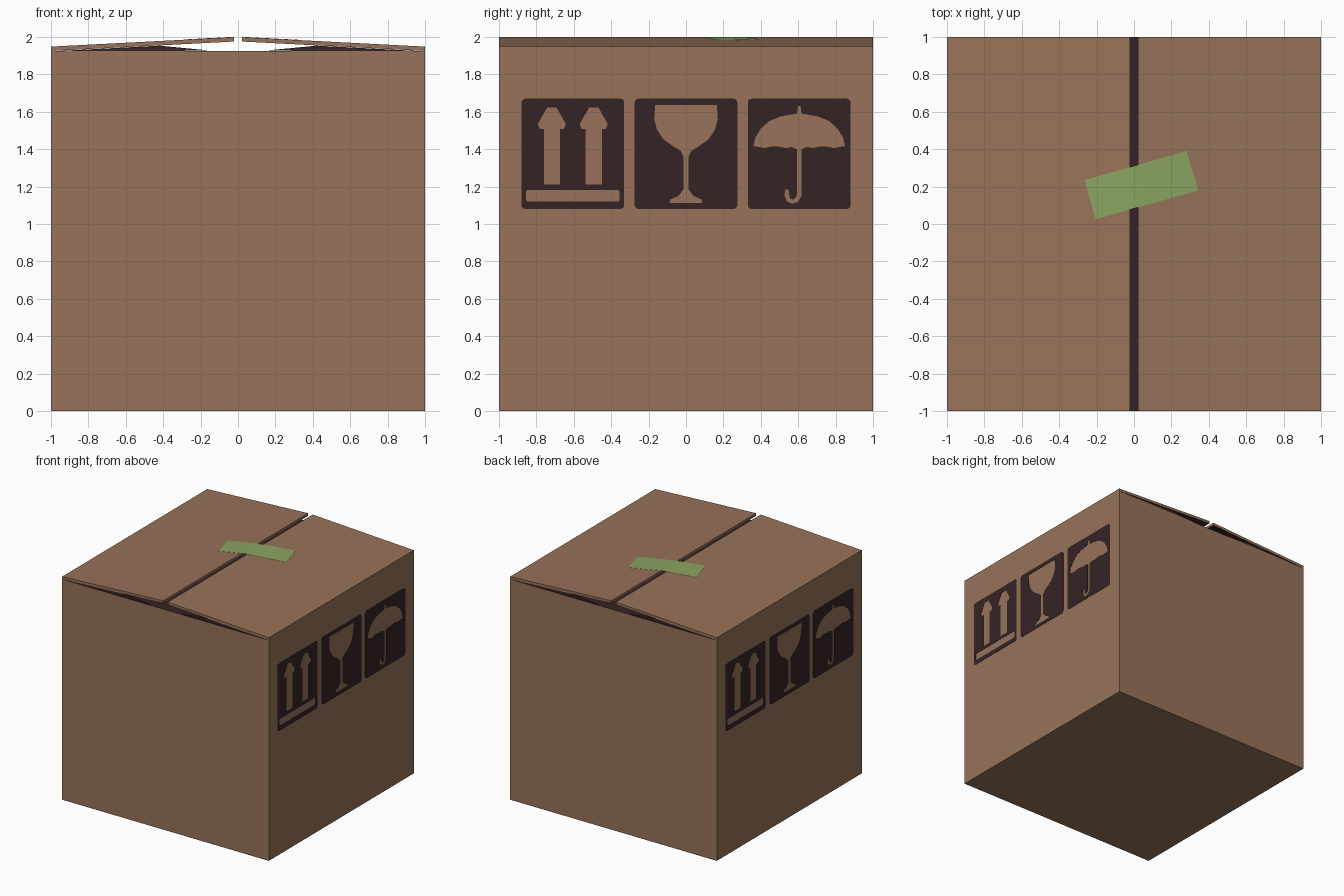
import bpy, bmesh, math
from mathutils import Matrix

if "Cube" in bpy.data.objects:
    bpy.data.objects.remove(bpy.data.objects["Cube"])


def material(name, rgb):
    m = bpy.data.materials.new(name)
    m.diffuse_color = (*rgb, 1)
    m.use_nodes = True
    m.node_tree.nodes["Principled BSDF"].inputs["Base Color"].default_value = m.diffuse_color
    return m


CARD = material("cardboard brown", (0.309, 0.171, 0.100))
DARK = material("dark print", (0.036, 0.017, 0.018))
TAPE = material("green tape", (0.258, 0.367, 0.120))
W = 0.998      # half width under the printed plates
RIM = 1.925    # top of the box body


def finish(name, bm, mats, rule=None):
    bmesh.ops.recalc_face_normals(bm, faces=bm.faces)
    bm.normal_update()
    for f in bm.faces:
        f.material_index = int(bool(rule and rule(f)))
    me = bpy.data.meshes.new(name)
    bm.to_mesh(me)
    bm.free()
    for m in mats:
        me.materials.append(m)
    ob = bpy.data.objects.new(name, me)
    bpy.context.collection.objects.link(ob)
    return ob


def prism(name, profile, mats, rule=None, depth=1.0):
    """Extrude an (x, z) profile along y."""
    bm = bmesh.new()
    face = bm.faces.new([bm.verts.new((x, -depth, z)) for x, z in profile])
    ext = bmesh.ops.extrude_face_region(bm, geom=[face])
    for v in ext["geom"]:
        if isinstance(v, bmesh.types.BMVert):
            v.co.y = depth
    return finish(name, bm, mats, rule)


# Box body, dark on the folded inner top
prism("box_body", [(-W, 0), (W, 0), (W, RIM), (-W, RIM)], [CARD, DARK],
      lambda f: f.normal.z > 0.5)

# Two slightly raised top flaps with the shadowy inner fold below each
for side, s in (("left", -1), ("right", 1)):
    prism(f"{side}_flap",
          [(s * W, RIM), (s * W, 1.948), (s * 0.022, 1.9985),
           (s * 0.022, 1.975), (s * 0.95, RIM + 0.002)],
          [CARD, DARK], lambda f: f.normal.z < -0.5)
    prism(f"{side}_inner_fold",
          [(s * 0.95, RIM), (s * 0.42, 1.953), (s * 0.14, RIM + 0.001)],
          [DARK], depth=0.995)

# Tape strip draped over the ridge
bm = bmesh.new()
bm.faces.new([bm.verts.new((x, y, 0)) for x, y in
              ((-0.265, 0.235), (-0.205, 0.025), (0.345, 0.18), (0.28, 0.39))])
for cut in (-0.022, 0.022):
    bmesh.ops.bisect_plane(bm, geom=bm.verts[:] + bm.edges[:] + bm.faces[:],
                           plane_co=(cut, 0, 0), plane_no=(1, 0, 0))
for v in bm.verts:
    v.co.z = 1.9985 - 0.0517 * (max(abs(v.co.x), 0.022) - 0.022) + 0.0015
ext = bmesh.ops.extrude_face_region(bm, geom=bm.faces[:])
for v in ext["geom"]:
    if isinstance(v, bmesh.types.BMVert):
        v.co.z -= 0.0012
finish("tape_strip", bm, [TAPE])


# Printed handling symbols: dark plates with the pictures cut out
def mirrored(half):
    """Close a right-hand outline with its mirror image."""
    return half + [(-x, z) for x, z in reversed(half)]


def rounded(x0, x1, z0, z1, r):
    pts = []
    for cx, cz, start in ((x1 - r, z1 - r, 0), (x0 + r, z1 - r, 90),
                          (x0 + r, z0 + r, 180), (x1 - r, z0 + r, 270)):
        for k in range(4):
            a = math.radians(start + 30 * k)
            pts.append((cx + r * math.cos(a), cz + r * math.sin(a)))
    return pts


def shift(pts, dx):
    return [(x + dx, z) for x, z in pts]


arrow = mirrored([(0.043, 1.21), (0.043, 1.508), (0.065, 1.508), (0.075, 1.535),
                  (0.025, 1.622)])
glass = mirrored([(0.085, 1.112), (0.085, 1.13), (0.04, 1.15), (0.014, 1.185),
                  (0.014, 1.36), (0.028, 1.39), (0.065, 1.413), (0.118, 1.45),
                  (0.155, 1.503), (0.17, 1.56), (0.165, 1.636)])
dome = [(0.245, 1.415), (0.235, 1.46), (0.205, 1.51), (0.16, 1.55), (0.10, 1.575),
        (0.012, 1.59), (0.007, 1.63)]
scallops = [(-0.245 + 0.233 * t, 1.405 + 0.01 * abs(math.cos(2 * math.pi * t)))
            for t in (0.12, 0.25, 0.37, 0.5, 0.62, 0.75, 0.87)]
hook = [(-0.012, 1.40), (-0.012, 1.16), (-0.02, 1.14), (-0.035, 1.13),
        (-0.052, 1.14), (-0.057, 1.185), (-0.076, 1.185), (-0.078, 1.15),
        (-0.065, 1.12), (-0.035, 1.108), (-0.005, 1.12), (0.012, 1.15), (0.012, 1.40)]
umbrella = mirrored(dome) + scallops + hook + [(-x, z) for x, z in reversed(scallops)]

symbols = {
    "this_way_up": (-0.605, [shift(arrow, -0.112), shift(arrow, 0.112),
                             rounded(-0.25, 0.25, 1.12, 1.182, 0.012)]),
    "fragile_glass": (0.0, [glass]),
    "keep_dry_umbrella": (0.605, [umbrella]),
}


def plate(name, loops, matrix):
    cu = bpy.data.curves.new(name, "CURVE")
    cu.dimensions, cu.fill_mode, cu.extrude = "2D", "BOTH", 0.001
    for pts in loops:
        sp = cu.splines.new("POLY")
        sp.points.add(len(pts) - 1)
        for p, (x, z) in zip(sp.points, pts):
            p.co = (x, z, 0, 1)
        sp.use_cyclic_u = True
    tmp = bpy.data.objects.new(name + "_outline", cu)
    bpy.context.collection.objects.link(tmp)
    bpy.context.view_layer.update()
    me = bpy.data.meshes.new_from_object(
        tmp.evaluated_get(bpy.context.evaluated_depsgraph_get()))
    bpy.data.objects.remove(tmp)
    me.transform(matrix)
    me.materials.clear()
    me.materials.append(DARK)
    for p in me.polygons:
        p.use_smooth = False
    bpy.context.collection.objects.link(bpy.data.objects.new(name, me))


# Local x runs along world y and local y along world z
upright = Matrix(((0, 0, 1, W + 0.001), (1, 0, 0, 0), (0, 1, 0, 0), (0, 0, 0, 1)))
for side, turn in (("right", 0), ("left", math.pi)):
    for name, (cx, cuts) in symbols.items():
        loops = [rounded(-0.275, 0.275, 1.08, 1.67, 0.022)] + cuts
        plate(f"{side}_{name}", [shift(l, cx) for l in loops],
              Matrix.Rotation(turn, 4, "Z") @ upright)
